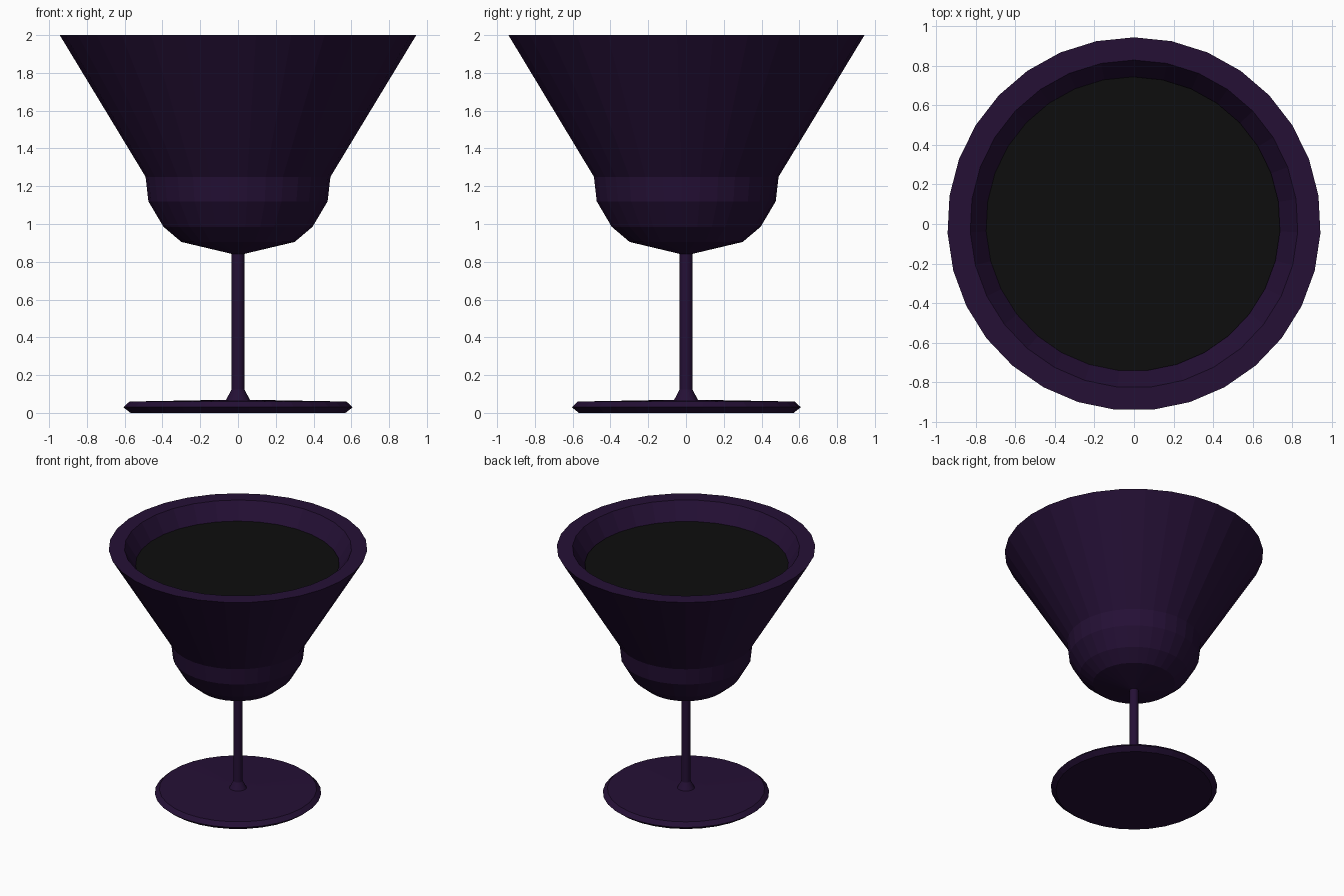
import bpy, bmesh, math

if "Cube" in bpy.data.objects:
    bpy.data.objects.remove(bpy.data.objects["Cube"])

SIDES = 31


def material(name, color):
    m = bpy.data.materials.new(name)
    m.diffuse_color = (*color, 1)
    m.use_nodes = True
    m.node_tree.nodes["Principled BSDF"].inputs["Base Color"].default_value = m.diffuse_color
    return m


def lathe(name, profile, mat, x=0.0):
    """Revolve (radius, z) points around z; radius 0 becomes a single pole."""
    bm = bmesh.new()
    rings = []
    for r, z in profile:
        n = 1 if r == 0 else SIDES
        rings.append([bm.verts.new((x + r * math.sin(2 * math.pi * i / SIDES),
                                    r * math.cos(2 * math.pi * i / SIDES), z))
                      for i in range(n)])
    for a, b in zip(rings, rings[1:]):
        for i in range(SIDES):
            j = (i + 1) % SIDES
            quad = [a[i % len(a)], a[j % len(a)], b[j % len(b)], b[i % len(b)]]
            bm.faces.new(list(dict.fromkeys(quad)))
    bmesh.ops.recalc_face_normals(bm, faces=bm.faces[:])
    mesh = bpy.data.meshes.new(name)
    bm.to_mesh(mesh)
    bm.free()
    mesh.materials.append(mat)
    ob = bpy.data.objects.new(name, mesh)
    bpy.context.collection.objects.link(ob)
    return ob


glass = material("dark_purple", (0.018, 0.005, 0.036))
liquid = material("near_black", (0.004, 0.004, 0.004))

# Round foot with a bevelled edge
lathe("foot", [(0, 0), (0.57, 0), (0.608, 0.03), (0.575, 0.06),
               (0.14, 0.068), (0, 0.07)], glass)

# Thin stem with a flared collar
lathe("stem", [(0, 0.065), (0.065, 0.065), (0.034, 0.125), (0.034, 0.85),
               (0, 0.85)], glass)

# Thick-walled bowl: outside up to the flat rim, then down the inside
lathe("bowl", [(0, 0.838), (0.034, 0.842), (0.30, 0.905), (0.395, 0.985),
               (0.475, 1.12), (0.49, 1.25), (0.945, 2.0),
               (0.83, 2.0), (0.385, 1.27), (0.37, 1.15), (0.31, 1.05),
               (0.25, 1.0), (0, 0.94)], glass)

# Surface of the drink
lathe("drink", [(0, 1.868), (0.745, 1.868)], liquid, x=-0.005)

# The drink must face upwards
drink = bpy.data.objects["drink"].data
if drink.polygons[0].normal.z < 0:
    drink.flip_normals()
